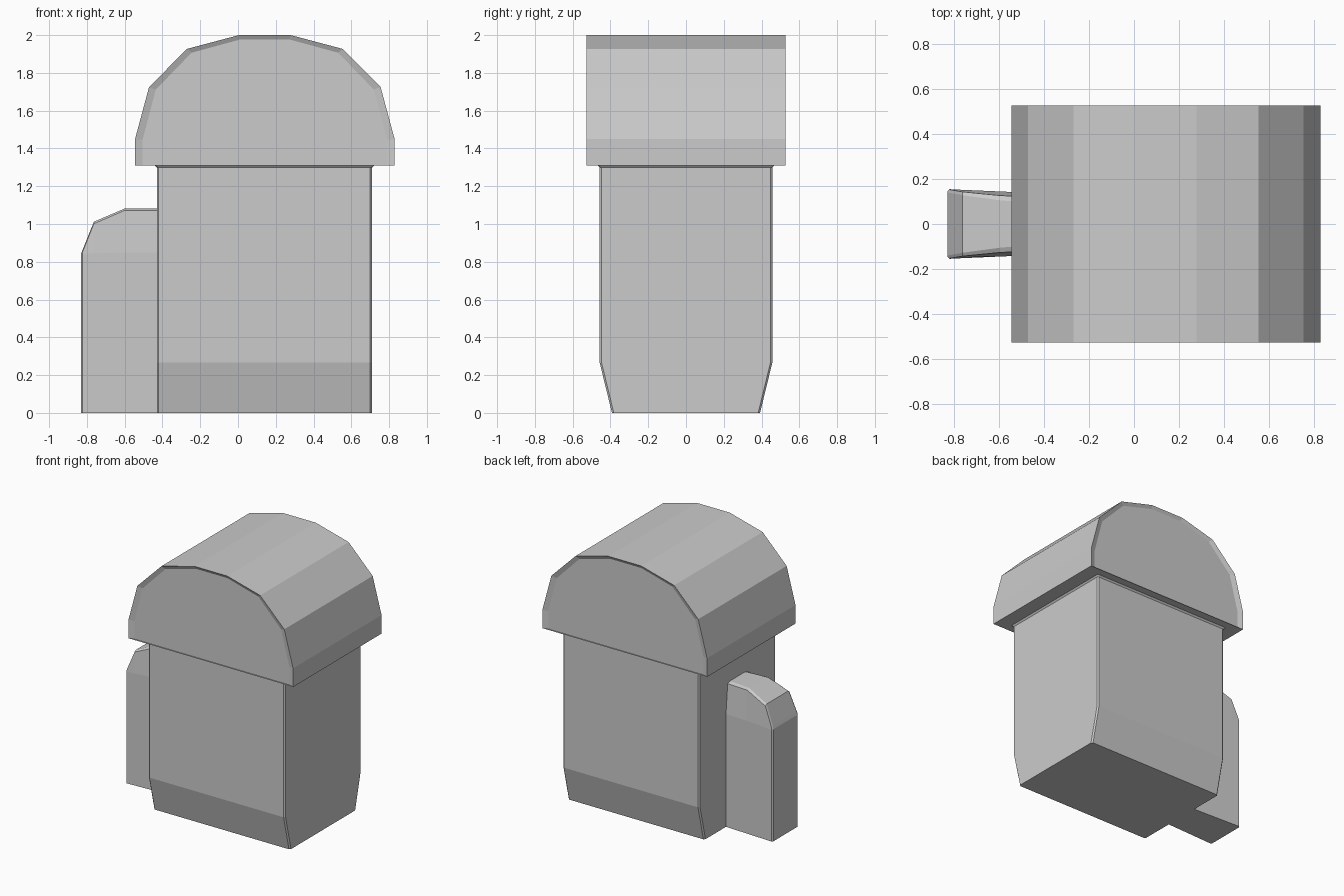
import bpy, bmesh

if "Cube" in bpy.data.objects:
    bpy.data.objects.remove(bpy.data.objects["Cube"])


def loft(name, rings):
    """Skin a list of equal-length point rings and close both ends."""
    bm = bmesh.new()
    loops = [[bm.verts.new(p) for p in ring] for ring in rings]
    n = len(loops[0])
    for a, b in zip(loops, loops[1:]):
        for i in range(n):
            j = (i + 1) % n
            bm.faces.new((a[i], a[j], b[j], b[i]))
    bm.faces.new(loops[0])
    bm.faces.new(loops[-1])
    bmesh.ops.recalc_face_normals(bm, faces=bm.faces)
    mesh = bpy.data.meshes.new(name)
    bm.to_mesh(mesh)
    bm.free()
    obj = bpy.data.objects.new(name, mesh)
    bpy.context.collection.objects.link(obj)
    return obj


# Body: chamfered rectangle, narrowed in depth at the foot, flared at the neck
def body_ring(z, hx, hy, c=0.01, cx=0.14):
    pts = [(hx, hy - c), (hx - c, hy), (c - hx, hy), (-hx, hy - c),
           (-hx, c - hy), (c - hx, -hy), (hx - c, -hy), (hx, c - hy)]
    return [(cx + x, y, z) for x, y in pts]


loft("body", [body_ring(0, 0.57, 0.392), body_ring(0.266, 0.57, 0.457),
              body_ring(1.298, 0.57, 0.457), body_ring(1.312, 0.582, 0.469)])

# Rounded cap: faceted arch with shallow dished ends
half = [(0.687, 1.31), (0.687, 1.45), (0.613, 1.725), (0.412, 1.927), (0.137, 2.0)]
arch = half + [(-x, z) for x, z in reversed(half)]


def cap_ring(y, sx=1.0, sz=1.0):
    return [(0.142 + x * sx, y, 1.31 + (z - 1.31) * sz) for x, z in arch]


loft("cap", [cap_ring(-0.514, 0.942, 0.967), cap_ring(-0.527),
             cap_ring(0.527), cap_ring(0.514, 0.942, 0.967)])


# Side block: rounded shoulder, bevelled edges, narrowing towards the body
def block_ring(x, w, z_side, w_rim, z_top, w_top, drop):
    side = [(w, 0), (w, z_side), (w_rim, z_top - drop), (w_top, z_top)]
    return [(x, y, z) for y, z in side] + [(x, -y, z) for y, z in reversed(side)]


loft("side_block", [
    block_ring(-0.83, 0.145, 0.835, 0.144, 0.845, 0.14, 0.004),
    block_ring(-0.822, 0.155, 0.84, 0.153, 0.866, 0.139, 0.012),
    block_ring(-0.763, 0.152, 0.845, 0.143, 1.012, 0.128, 0.011),
    block_ring(-0.60, 0.145, 0.85, 0.127, 1.082, 0.106, 0.01),
    block_ring(-0.42, 0.137, 0.85, 0.117, 1.082, 0.09, 0.01),
])
